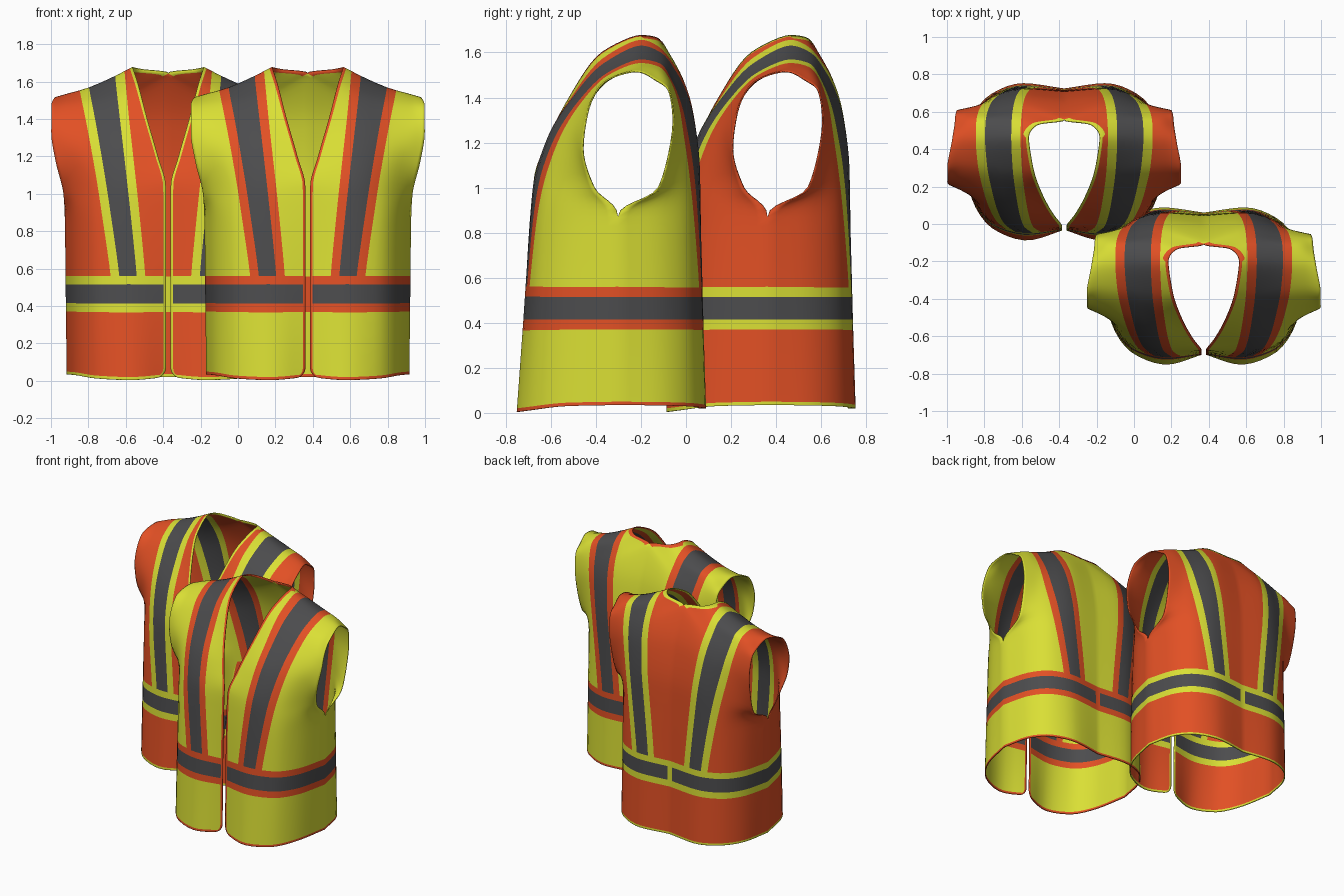
import bpy, bmesh, math

if "Cube" in bpy.data.objects:
    bpy.data.objects.remove(bpy.data.objects["Cube"])

# Colours
def material(name, rgb):
    m = bpy.data.materials.new(name)
    m.diffuse_color = (*rgb, 1)
    m.use_nodes = True
    m.node_tree.nodes["Principled BSDF"].inputs["Base Color"].default_value = m.diffuse_color
    return m

YELLOW = material("safety_yellow", (0.70, 0.74, 0.035))
ORANGE = material("safety_orange", (0.76, 0.08, 0.018))
GREY = material("reflective_grey", (0.072, 0.072, 0.075))

# Guide curves of one half: front hem -> shoulder (row 7) -> back hem (row 14)
CENTRE = [(.012, -.365, .02), (.012, -.36, .45), (.012, -.35, .87), (.013, -.34, 1.04), (.055, -.285, 1.2),
          (.112, -.185, 1.4), (.165, -.04, 1.6), (.19, .13, 1.675), (.14, .20, 1.665), (0, .225, 1.645),
          (0, .33, 1.4), (0, .375, 1.1), (0, .38, .87), (0, .385, .45), (0, .39, .02)]
CHEST = [(.20, -.417, .004), (.20, -.385, .45), (.21, -.357, .87), (.22, -.342, 1.02), (.25, -.28, 1.22),
         (.28, -.165, 1.4), (.30, -.03, 1.54), (.33, .13, 1.605), (.31, .22, 1.585), (.24, .29, 1.52),
         (.23, .355, 1.36), (.22, .39, 1.1), (.22, .395, .87), (.22, .405, .45), (.22, .418, .02)]
FLANK = [(.38, -.355, .012), (.38, -.335, .45), (.385, -.31, .87), (.39, -.285, 1.03), (.41, -.225, 1.22),
         (.43, -.13, 1.38), (.44, -.015, 1.5), (.44, .13, 1.56), (.43, .215, 1.545), (.40, .27, 1.47),
         (.38, .325, 1.31), (.38, .345, 1.08), (.38, .35, .87), (.385, .355, .45), (.39, .36, .028)]
SIDE = [(.49, -.20, .03), (.49, -.19, .45), (.495, -.17, .87), (.50, -.17, 1.02), (.53, -.16, 1.21),
        (.555, -.11, 1.36), (.55, -.01, 1.48), (.53, .13, 1.535), (.52, .21, 1.515), (.50, .265, 1.45),
        (.48, .295, 1.29), (.48, .28, 1.05), (.49, .22, .87), (.495, .22, .45), (.50, .22, .033)]
ARMHOLE = [(.54, .03, .035), (.545, .03, .45), (.55, .03, .87), (.558, -.075, 1.0), (.60, -.125, 1.17),
           (.625, -.105, 1.33), (.625, -.03, 1.47), (.60, .11, 1.515), (.585, .2, 1.475), (.58, .255, 1.43),
           (.57, .275, 1.29), (.558, .21, 1.0), (.55, .03, .87), (.545, .03, .45), (.54, .03, .035)]
GUIDES = [CENTRE, CHEST, FLANK, SIDE, ARMHOLE]


def smooth(points, t):
    """Smooth curve through points without overshoot, t in point units."""
    n = len(points)
    i = min(max(int(t), 0), n - 2)
    f = t - i
    out = []
    for k in range(3):
        p = [q[k] for q in points]

        def tangent(j):
            if j == 0:
                return p[1] - p[0]
            if j == n - 1:
                return p[j] - p[j - 1]
            a, b = p[j] - p[j - 1], p[j + 1] - p[j]
            return 2 * a * b / (a + b) if a * b > 0 else 0
        out.append((2*f**3 - 3*f**2 + 1) * p[i] + (f**3 - 2*f**2 + f) * tangent(i)
                   + (3*f**2 - 2*f**3) * p[i + 1] + (f**3 - f**2) * tangent(i + 1))
    return out


def solve(fn, target, lo, hi):
    for _ in range(32):
        mid = (lo + hi) / 2
        if fn(mid) < target:
            lo = mid
        else:
            hi = mid
    return (lo + hi) / 2


# Row positions: exact heights below the armpit, even steps above
LOW_Z = [.035, .038, .043, .05, .065, .085, .15, .22, .30, .37, .415, .515, .56, .63, .70, .78, .83]
low_v = [solve(lambda v: smooth(ARMHOLE, v)[2], z, 0, 2) for z in LOW_Z]
UP = 60
ROWS = ([(v, z) for v, z in zip(low_v, LOW_Z)]
        + [(2 + 10 * i / UP, 1.0) for i in range(UP + 1)]
        + [(14 - v, z) for v, z in reversed(list(zip(low_v, LOW_Z)))])
SEGMENTS = [1, 4, 1, 2, 1, 10]
# column zones: 0 edge piping, 1 plain, 2 trim, 3 reflective, 4 trim, 5 plain
ZONES = [k for k, n in enumerate(SEGMENTS) for _ in range(n)]


def row_points(v, z):
    cross = [smooth(g, v) for g in GUIDES]
    # rounded lower front corner
    x0, r, h = cross[0][0], .05, z - .035
    if v < 2 and h < r:
        x0 += r - math.sqrt(r * r - (r - h) ** 2)
    piping = .014 if v <= 7 else .03 if v <= 9 else .02
    # shoulder stripe leans outward and widens toward the shoulder
    t = min(max((cross[1][2] - .56) / 1.04, 0), 1) ** 1.1
    mid, grey, trim = .215 + .137 * t, .046 + .024 * t, .092 + .028 * t
    xs = [x0, x0 + piping, mid - trim, mid - grey, mid + grey, mid + trim]
    us = [solve(lambda u: smooth(cross, u)[0], x, 0, 4) for x in xs] + [4]
    if x0 == cross[0][0]:
        us[0] = 0
    pts = []
    for k, n in enumerate(SEGMENTS):
        pts += [smooth(cross, us[k] + (us[k + 1] - us[k]) * j / n) for j in range(n)]
    return pts + [smooth(cross, 4)]


GRID = [row_points(v, z) for v, z in ROWS]


def colour_index(zone, v, z):
    """0 base cloth, 1 contrast trim, 2 reflective tape"""
    if z < .05:
        return 1                                   # hem piping
    if .37 < z < .56:                              # waist band
        return 2 if zone > 0 and .415 < z < .515 else 1
    if zone == 0:
        return 1 if v < 9 else 0                   # neck and front piping
    if z > .56:
        return (0, 0, 1, 2, 1, 0)[zone]            # shoulder stripes
    return 0


def vest(name, location, base, trim):
    bm = bmesh.new()
    for s in (1, -1):
        vs = [[bm.verts.new((s * p[0], p[1], p[2])) for p in row] for row in GRID]
        for i in range(len(ROWS) - 1):
            v = (ROWS[i][0] + ROWS[i + 1][0]) / 2
            z = (ROWS[i][1] + ROWS[i + 1][1]) / 2
            for j, zone in enumerate(ZONES):
                quad = [vs[i][j], vs[i][j + 1], vs[i + 1][j + 1], vs[i + 1][j]]
                f = bm.faces.new(quad[::s])
                f.material_index = colour_index(zone, v, z)
    # close the side seams and the centre back
    seam = [v for v in bm.verts if v.is_boundary]
    bmesh.ops.remove_doubles(bm, verts=seam, dist=.0015)
    me = bpy.data.meshes.new(name)
    bm.to_mesh(me)
    bm.free()
    for m in (base, trim, GREY):
        me.materials.append(m)
    ob = bpy.data.objects.new(name, me)
    ob.location = location
    bpy.context.collection.objects.link(ob)
    bpy.ops.object.select_all(action='DESELECT')
    ob.select_set(True)
    bpy.context.view_layer.objects.active = ob
    bpy.ops.object.shade_smooth_by_angle(angle=math.radians(40))
    # thin cloth
    cloth = ob.modifiers.new("cloth_thickness", 'SOLIDIFY')
    cloth.thickness = .006
    cloth.offset = 0
    return ob


vest("yellow_vest", (.373, -.332, 0), YELLOW, ORANGE)
vest("orange_vest", (-.373, .332, 0), ORANGE, YELLOW)
